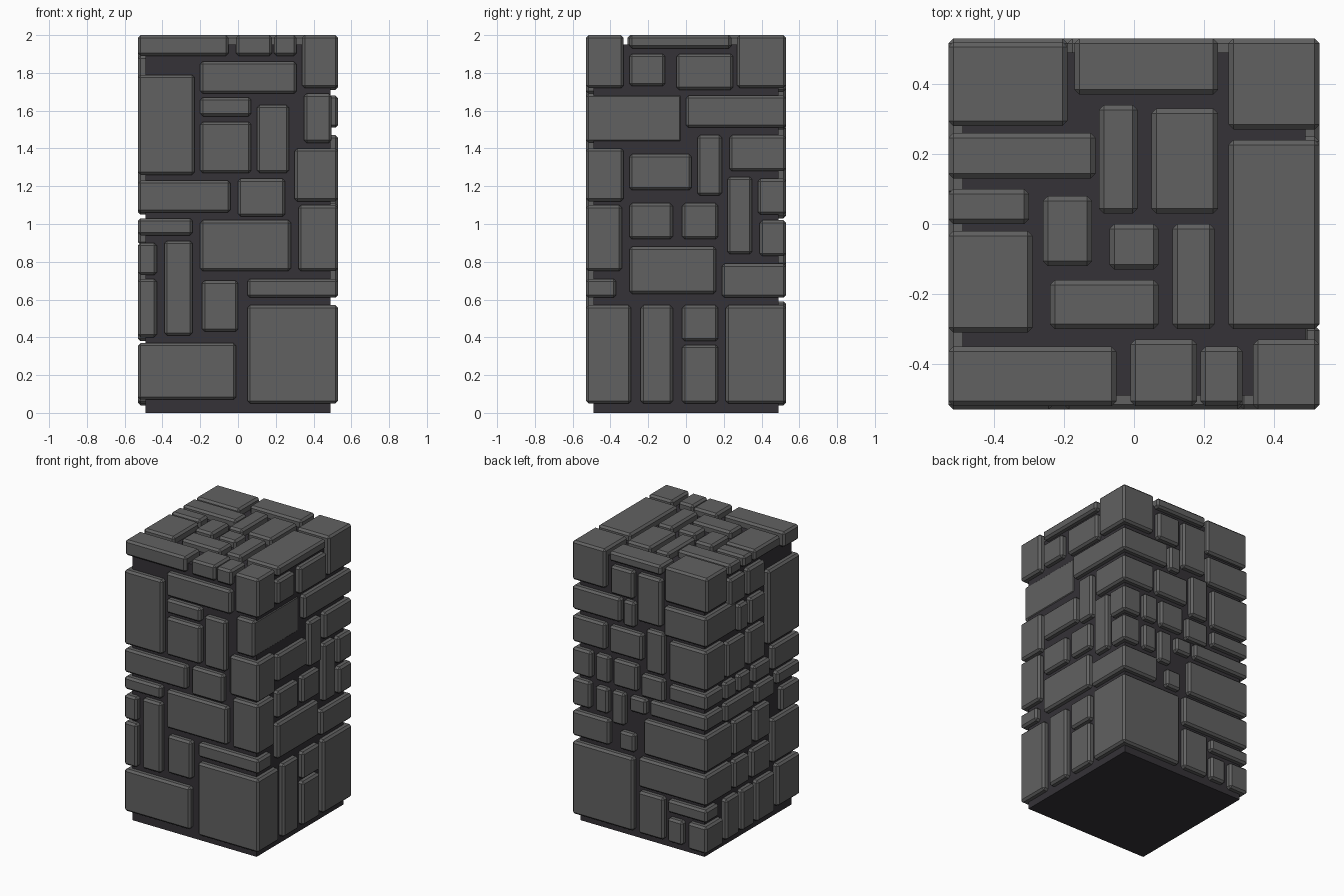
import bpy

E = 0.53  # outer face of the stones


def material(name, c):
    m = bpy.data.materials.new(name)
    m.diffuse_color = (*c, 1)
    return m


STONE = material("stone", (0.12, 0.12, 0.12))
MORTAR = material("mortar", (0.035, 0.032, 0.038))


def box(name, x, y, z, mat, bevel=0.0):
    bpy.ops.mesh.primitive_cube_add(size=1, location=(sum(x) / 2, sum(y) / 2, sum(z) / 2))
    o = bpy.context.object
    o.name = name
    o.scale = (x[1] - x[0], y[1] - y[0], z[1] - z[0])
    bpy.ops.object.transform_apply(location=False, rotation=False, scale=True)
    o.data.materials.append(mat)
    if bevel:
        b = o.modifiers.new("chamfer", 'BEVEL')
        b.width = bevel
        b.segments = 1
    return o


# Each stone: u0, u1, v0, v1 on its face, plus optional depth inwards
def lay(face, stones):
    for u0, u1, v0, v1, *rest in stones:
        d = rest[0] if rest else 0.12
        u, v = (u0, u1), (v0, v1)
        x, y, z = {
            "front": (u, (-E, d - E), v),
            "back": (u, (E - d, E), v),
            "right": ((E - d, E), u, v),
            "left": ((-E, d - E), u, v),
            "top": (u, v, (2 - d, 2)),
        }[face]
        box(face + "_stone", x, y, z, STONE, 0.014)


# Dark mortar core
box("mortar_core", (-0.49, 0.49), (-0.49, 0.49), (0, 1.95), MORTAR)

# Front wall, deep stones wrap round the corners
lay("front", [
    (-0.20, 0.31, 1.69, 1.86), (-0.20, 0.07, 1.57, 1.67), (-0.20, 0.07, 1.27, 1.54),
    (0.10, 0.27, 1.27, 1.63), (0.00, 0.25, 1.04, 1.24), (-0.20, 0.28, 0.75, 1.02),
    (-0.39, -0.24, 0.41, 0.91), (-0.19, 0.00, 0.43, 0.70),
    (-E, -0.23, 1.26, 1.79, 0.35), (-E, -0.04, 1.06, 1.23, 0.30), (-E, -0.24, 0.94, 1.03, 0.25),
    (-E, -0.43, 0.73, 0.90, 0.20), (-E, -0.43, 0.40, 0.71, 0.30), (-E, -0.01, 0.07, 0.37, 0.25),
    (0.35, 0.495, 1.43, 1.69, 0.51), (0.30, E, 1.12, 1.40, 0.20), (0.32, E, 0.75, 1.10, 0.19),
    (0.05, E, 0.61, 0.71, 0.16), (0.05, E, 0.05, 0.57, 0.24),
])

# Right wall
lay("right", [
    (-0.30, -0.11, 1.73, 1.90), (-0.05, 0.25, 1.71, 1.90), (0.06, 0.19, 1.15, 1.47),
    (-0.30, 0.03, 1.18, 1.37), (0.22, 0.35, 0.84, 1.25), (-0.30, -0.07, 0.92, 1.11),
    (-0.02, 0.17, 0.92, 1.11), (-0.30, 0.16, 0.63, 0.88), (-0.24, -0.07, 0.05, 0.57),
    (-0.02, 0.17, 0.38, 0.57), (-0.02, 0.17, 0.05, 0.36),
])

# Back wall
lay("back", [
    (0.05, 0.23, 1.70, 1.90), (-0.17, 0.02, 1.56, 1.90), (0.04, 0.13, 1.50, 1.68),
    (-0.02, 0.24, 1.28, 1.47), (-0.19, -0.05, 1.22, 1.52), (0.24, 0.35, 1.05, 1.24),
    (0.02, 0.21, 1.05, 1.24), (-0.19, -0.01, 1.03, 1.19), (0.25, 0.35, 0.83, 1.01),
    (0.12, 0.22, 0.78, 1.01), (-0.05, 0.08, 0.90, 1.01), (0.04, 0.16, 0.61, 0.74),
    (-0.19, 0.01, 0.05, 0.35), (-0.34, -0.22, 0.05, 0.22),
    (0.15, E, 1.51, 1.68, 0.53), (0.27, E, 1.28, 1.47, 0.30), (0.38, E, 1.05, 1.24, 0.15),
    (0.39, E, 0.83, 1.02, 0.14), (0.24, E, 0.61, 0.79, 0.34), (0.05, E, 0.05, 0.57, 0.32),
    (-E, -0.19, 1.51, 1.72, 0.35), (-E, -0.23, 1.20, 1.48, 0.22), (-E, -0.23, 1.06, 1.17, 0.2),
    (-E, -0.08, 0.91, 1.02, 0.2), (-E, -0.03, 0.62, 0.87, 0.3), (-E, 0.01, 0.38, 0.59, 0.3),
    (-E, -0.22, 0.26, 0.35, 0.15), (-E, -0.38, 0.04, 0.23, 0.2),
])

# Left wall, laid in courses
for v0, v1, spans in [
    (1.70, 1.89, [(-0.14, 0.05), (0.08, 0.25)]),
    (1.48, 1.67, [(-0.14, 0.02), (0.05, 0.15)]),
    (1.20, 1.45, [(-0.14, 0.04), (0.08, 0.28)]),
    (1.05, 1.17, [(-0.20, -0.02), (0.02, 0.15), (0.18, 0.30)]),
    (0.89, 1.02, [(-0.25, -0.05), (-0.02, 0.30)]),
    (0.62, 0.86, [(-0.20, -0.04), (0.00, 0.20)]),
    (0.38, 0.58, [(-0.20, 0.00), (0.04, 0.20)]),
    (0.05, 0.34, [(-0.25, -0.05), (-0.02, 0.12), (0.15, 0.30)]),
]:
    lay("left", [(a, b, v0, v1) for a, b in spans])

# Top slabs and corner blocks
lay("top", [
    (-E, -0.19, 0.28, 0.52, 0.25), (-0.17, 0.24, 0.37, E, 0.07), (0.27, E, 0.27, E, 0.28),
    (0.34, E, -E, -0.33, 0.28), (-E, -0.11, 0.13, 0.26, 0.08), (-0.10, 0.01, 0.03, 0.34),
    (0.05, 0.24, 0.03, 0.33), (0.27, E, -0.30, 0.24, 0.07), (-E, -0.30, 0.0, 0.10, 0.08),
    (-E, -0.29, -0.31, -0.02, 0.08), (-0.26, -0.12, -0.12, 0.08), (-0.07, 0.07, -0.13, 0.0),
    (0.11, 0.23, -0.30, 0.0), (-0.24, 0.07, -0.30, -0.16), (-E, -0.05, -0.52, -0.35, 0.11),
    (-0.01, 0.18, -0.52, -0.33, 0.11), (0.19, 0.31, -0.52, -0.35, 0.11),
])
